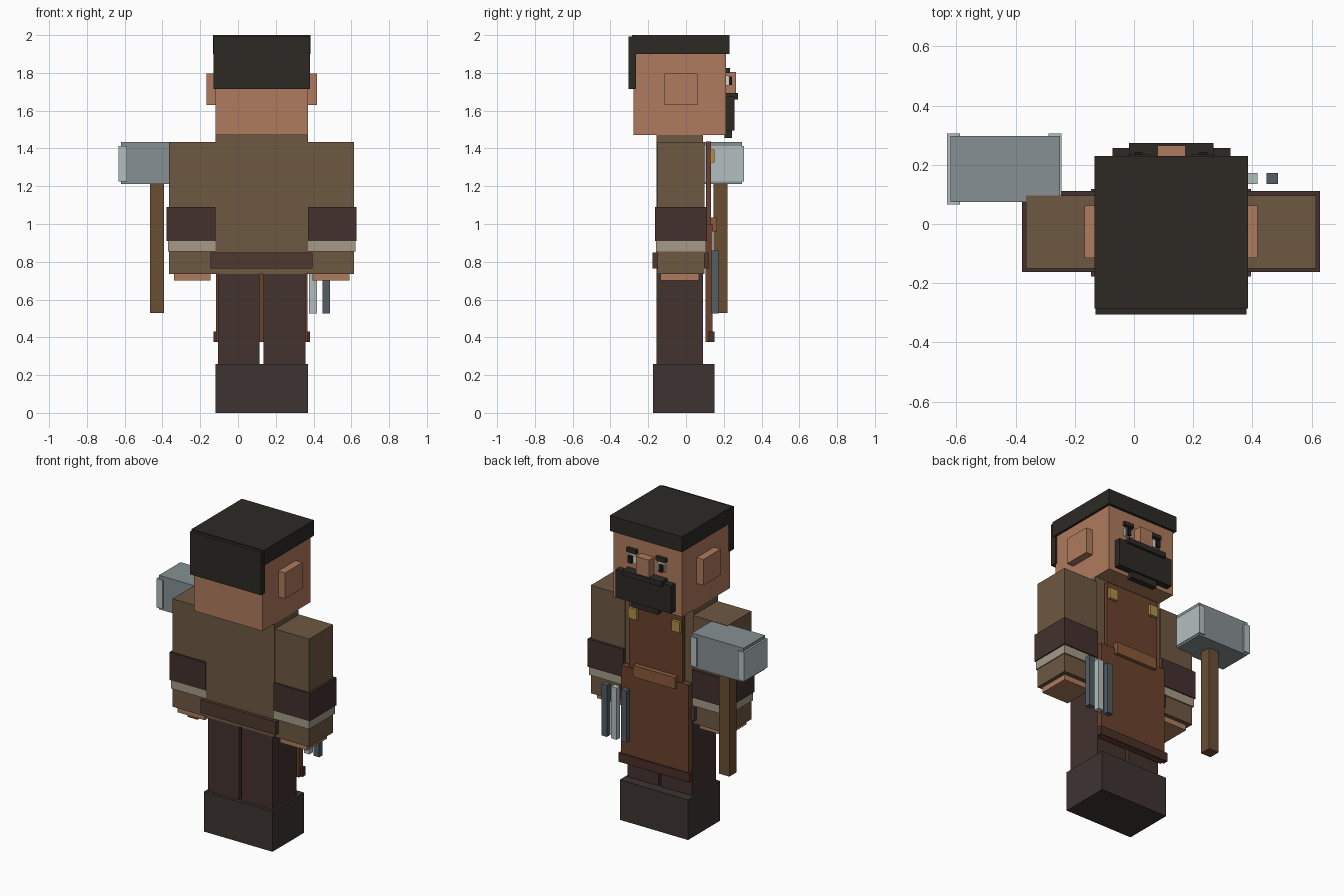
import bpy, bmesh

if "Cube" in bpy.data.objects:
    bpy.data.objects.remove(bpy.data.objects["Cube"])

def srgb(h):
    c = [int(h[i:i + 2], 16) / 255 for i in (0, 2, 4)]
    return [v / 12.92 if v <= 0.04045 else ((v + 0.055) / 1.055) ** 2.4 for v in c] + [1]

def material(name, h):
    m = bpy.data.materials.new(name)
    m.diffuse_color = srgb(h)
    m.use_nodes = True
    m.node_tree.nodes["Principled BSDF"].inputs["Base Color"].default_value = m.diffuse_color
    return m

SKIN = material("skin", "AF7B5D")
HAIR = material("hair", "2D2A25")
SHIRT = material("shirt", "6E5842")
CUFF = material("dark_cloth", "43312D")
BAND = material("band", "A69A88")
BELT = material("belt", "4E382F")
TROUSER = material("trousers", "43322D")
BOOT = material("boots", "3D3432")
APRON = material("apron", "6B422D")
HEM = material("hem", "4A2F28")
POCKET = material("pocket", "8A5A3A")
GOLD = material("brass", "B08F4A")
STEEL = material("steel", "879093")
PALE = material("pale_steel", "B4BFBF")
DARK = material("dark_steel", "535E64")
WOOD = material("wood", "6A4E33")
WHITE = material("eye_white", "D8D4CC")
BLACK = material("pupil", "1E1C1C")

CX = 0.125  # symmetry plane of the figure

def box(name, x, y, z, mat):
    """Box from (min, max) ranges."""
    bm = bmesh.new()
    bmesh.ops.create_cube(bm, size=1)
    for v in bm.verts:
        v.co = [r[0] if c < 0 else r[1] for c, r in zip(v.co, (x, y, z))]
    me = bpy.data.meshes.new(name)
    bm.to_mesh(me)
    bm.free()
    me.materials.append(mat)
    ob = bpy.data.objects.new(name, me)
    bpy.context.collection.objects.link(ob)

def pair(name, x, y, z, mat):
    """Box on the +x side plus its mirror about the figure's middle."""
    box(name + "_right", x, y, z, mat)
    box(name + "_left", (2 * CX - x[1], 2 * CX - x[0]), y, z, mat)

# Head, hair and ears
box("head", (-.12, .37), (-.277, .213), (1.47, 1.96), SKIN)
box("hair_top", (-.133, .385), (-.285, .23), (1.9, 2), HAIR)
box("hair_back", (-.13, .38), (-.305, -.265), (1.715, 1.993), HAIR)
pair("ear", (.37, .418), (-.115, .062), (1.63, 1.798), SKIN)

# Face
box("nose", (.08, .174), (.21, .266), (1.69, 1.805), SKIN)
box("beard", (-.073, .326), (.21, .257), (1.495, 1.675), HAIR)
box("moustache", (-.017, .268), (.21, .274), (1.66, 1.693), HAIR)
box("chin_tuft", (.03, .22), (.205, .243), (1.455, 1.495), HAIR)
pair("brow", (.195, .265), (.205, .234), (1.8, 1.825), HAIR)
pair("eye", (.2, .255), (.205, .228), (1.733, 1.785), WHITE)
pair("pupil", (.222, .248), (.21, .243), (1.735, 1.78), BLACK)

# Body, arms and hands
box("torso", (-.12, .37), (-.155, .09), (.735, 1.475), SHIRT)
pair("arm", (.37, .615), (-.15, .097), (.735, 1.435), SHIRT)
pair("cuff", (.37, .628), (-.163, .112), (.91, 1.09), CUFF)
pair("cuff_band", (.37, .621), (-.158, .105), (.855, .91), BAND)
pair("hand", (.395, .59), (-.135, .07), (.7, .75), SKIN)
box("belt", (-.145, .395), (-.178, .118), (.765, .85), BELT)

# Legs and boots
pair("leg", (.135, .357), (-.155, .09), (.26, .735), TROUSER)
box("boots", (-.12, .37), (-.175, .15), (0, .26), BOOT)

# Apron
box("apron_skirt", (-.117, .367), (.102, .14), (.375, 1.0), APRON)
box("apron_bib", (-.067, .317), (.107, .132), (.95, 1.437), APRON)
box("apron_hem", (-.13, .38), (.118, .15), (.375, .432), HEM)
box("apron_pocket", (-.035, .265), (.13, .163), (.96, 1.035), POCKET)
pair("apron_buckle", (.25, .31), (.125, .15), (1.325, 1.395), GOLD)

# Small tools hanging at the side
for i, m in enumerate((DARK, PALE, DARK)):
    x = .307 + .07 * i
    box(f"hanging_tool_{i + 1}", (x, x + .04), (.136, .172), (.525, .86), m)

# Hammer
box("hammer_handle", (-.465, -.392), (.145, .22), (.53, 1.23), WOOD)
box("hammer_head", (-.62, -.25), (.075, .297), (1.213, 1.433), STEEL)
for i, x in enumerate((-.632, -.289)):
    box(f"hammer_face_{i + 1}", (x, x + .044), (.066, .306), (1.225, 1.412), PALE)
